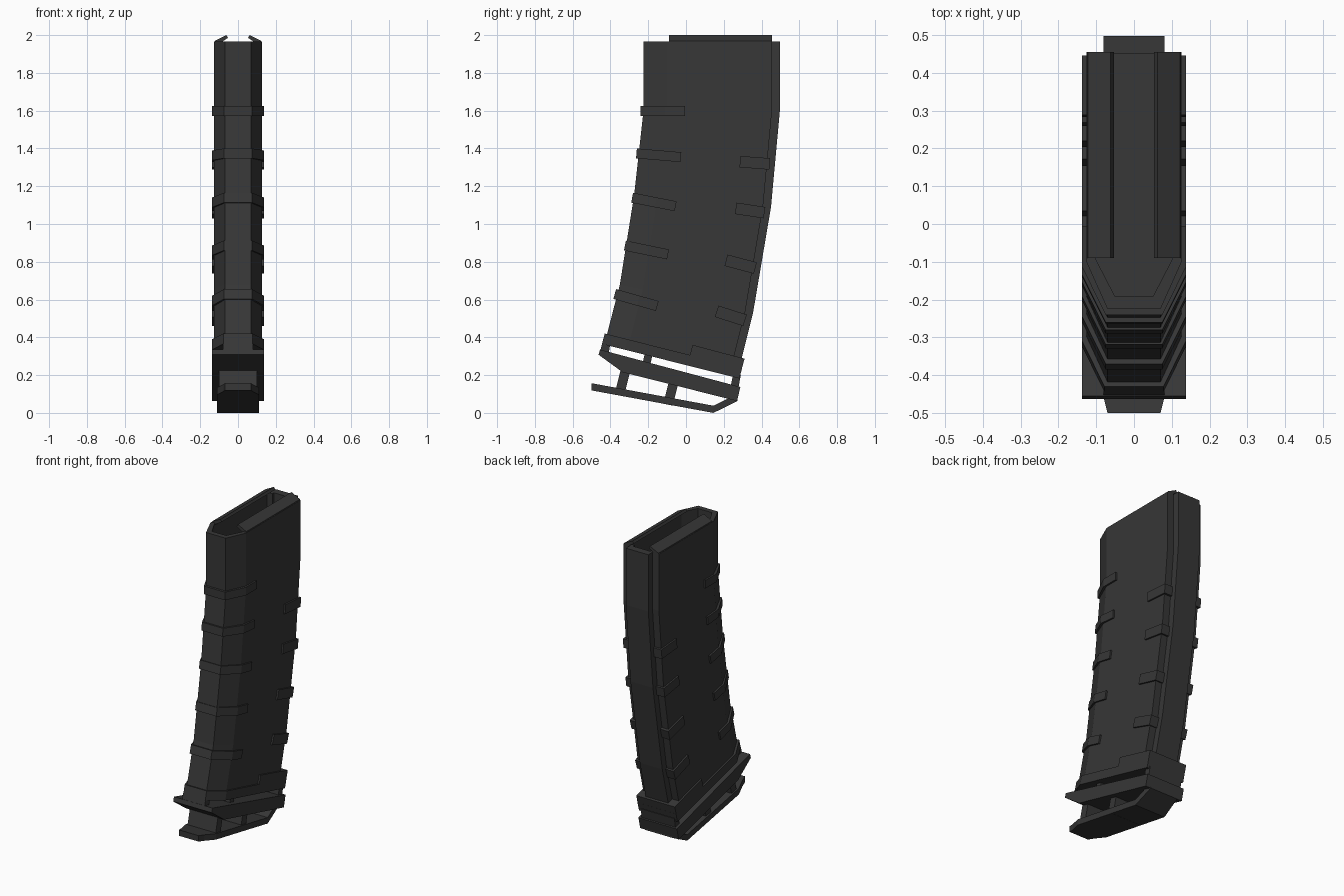
import bpy, bmesh

if "Cube" in bpy.data.objects:
    bpy.data.objects.remove(bpy.data.objects["Cube"])

mat = bpy.data.materials.new("dark_polymer")
mat.diffuse_color = (0.038, 0.038, 0.038, 1)
mat.use_nodes = True
mat.node_tree.nodes["Principled BSDF"].inputs["Base Color"].default_value = mat.diffuse_color


def make(name, rings, closed=False):
    """Skin a stack of equal rings and cap both ends."""
    bm = bmesh.new()
    vs = [[bm.verts.new(p) for p in r] for r in rings]
    n = len(vs[0])
    for a, b in zip(vs, vs[1:]):
        for i in range(n):
            j = (i + 1) % n
            bm.faces.new((a[i], a[j], b[j], b[i]))
    bm.faces.new(vs[0][::-1])
    bm.faces.new(vs[-1])
    bmesh.ops.recalc_face_normals(bm, faces=bm.faces)
    me = bpy.data.meshes.new(name)
    bm.to_mesh(me)
    bm.free()
    me.materials.append(mat)
    ob = bpy.data.objects.new(name, me)
    bpy.context.collection.objects.link(ob)
    return ob


def mirrored(half):
    return list(half) + [(-x, y) for x, y in reversed(half)]


def slab(name, half, p, q, height, lean=0.0):
    """Plan outline given a top plane through side points p and q, then a leaning thickness."""
    s = (q[1] - p[1]) / (q[0] - p[0])
    top = [(x, y, p[1] + s * (y - p[0])) for x, y in mirrored(half)]
    bot = [(x, y - lean * height, z - height) for x, y, z in top]
    return make(name, [bot, top])


def prism(name, side, w):
    """Side outline (y, z) extruded across x."""
    return make(name, [[(x, y, z) for y, z in side] for x in (-w, w)])


# Curved hollow body with a rear spine: front and back points of each station
stations = [((-0.425, 0.39), (0.285, 0.25)), ((-0.35, 0.68), (0.355, 0.53)),
            ((-0.275, 1.15), (0.45, 1.09)), ((-0.225, 1.6), (0.497, 1.6)),
            ((-0.225, 1.965), (0.497, 1.965))]
outer = [(0.07, 0), (0.126, 0.125), (0.126, 0.68), (0.08, 0.68), (0.08, 0.722)]
inner = [(0.05, 0.033), (0.1, 0.13), (0.1, 0.66), (0.06, 0.66), (0.06, 0.675)]


def section(half, f, b):
    return [(x, f[0] + (b[0] - f[0]) * d / 0.722, f[1] + (b[1] - f[1]) * d / 0.722)
            for x, d in mirrored(half)]


rings = [section(outer, f, b) for f, b in stations]
for z in (1.965, 1.8):
    rings.append(section(inner, (-0.225, z), (0.497, z)))
make("body", rings)

# Feed lips
for name, s in (("lip_right", 1), ("lip_left", -1)):
    prof = [(0.126, 1.96), (0.122, 1.97), (0.062, 2.0), (0.053, 1.985), (0.1, 1.955)]
    make(name, [[(s * x, y, z) for x, z in prof] for y in (-0.09, 0.455)])

# Grip ribs wrapped round the front
front = [(-0.24, 1.625, -0.005, 1.625), (-0.26, 1.40, -0.025, 1.38),
         (-0.28, 1.165, -0.05, 1.12), (-0.318, 0.912, -0.09, 0.865),
         (-0.37, 0.655, -0.145, 0.592)]
for i, (y0, z0, y1, z1) in enumerate(front):
    half = [(0.075, y0), (0.137, y0 + 0.125), (0.137, y1)]
    slab(f"front_rib_{i + 1}", half, (y0, z0), (y1, z1), 0.052, -(z1 - z0) / (y1 - y0))

# Side ribs near the back
rear = [(0.288, 1.36, 0.445, 1.348), (0.268, 1.113, 0.42, 1.09),
        (0.22, 0.838, 0.375, 0.797), (0.172, 0.568, 0.322, 0.52)]
for i, (y0, z0, y1, z1) in enumerate(rear):
    slab(f"rear_rib_{i + 1}", [(0.137, y0), (0.137, y1)], (y0, z0), (y1, z1),
         0.06, -(z1 - z0) / (y1 - y0))

# Collar at the foot of the body, taller at the back
slab("collar", [(0.078, -0.43), (0.137, -0.31), (0.137, 0.297)],
     (-0.43, 0.42), (0.297, 0.237), 0.055, 0.27)
slab("collar_step", [(0.137, 0.035), (0.137, 0.31)], (0.035, 0.36), (0.31, 0.287), 0.07, 0.27)

# Spacers between collar and upper plate
prism("front_spacer", [(-0.443, 0.37), (-0.40, 0.37), (-0.41, 0.31), (-0.455, 0.325)], 0.08)
prism("middle_spacer", [(-0.215, 0.33), (-0.175, 0.32), (-0.19, 0.25), (-0.23, 0.26)], 0.1)
prism("rear_spacer", [(0.25, 0.21), (0.29, 0.20), (0.275, 0.12), (0.235, 0.13)], 0.12)

# Upper base plate with a bevelled front underside
prism("base_plate", [(-0.455, 0.335), (0.288, 0.137), (0.27, 0.063), (-0.335, 0.215),
                     (-0.463, 0.308)], 0.137)

# Posts down to the floor plate
for name, y in (("front_post", -0.325), ("middle_post", -0.07)):
    z = 0.215 - 0.25 * (y + 0.335)
    prism(name, [(y - 0.02, z + 0.02), (y + 0.03, z + 0.01), (y, z - 0.11), (y - 0.05, z - 0.1)], 0.1)

# Floor plate with a tapered nose and an upturned heel
slab("floor_plate", [(0.07, -0.5), (0.08, -0.46), (0.11, -0.38), (0.11, 0.145)],
     (-0.5, 0.157), (0.145, 0.038), 0.038)
slab("floor_heel", [(0.11, 0.145), (0.1, 0.272)], (0.145, 0.038), (0.272, 0.1), 0.038)
